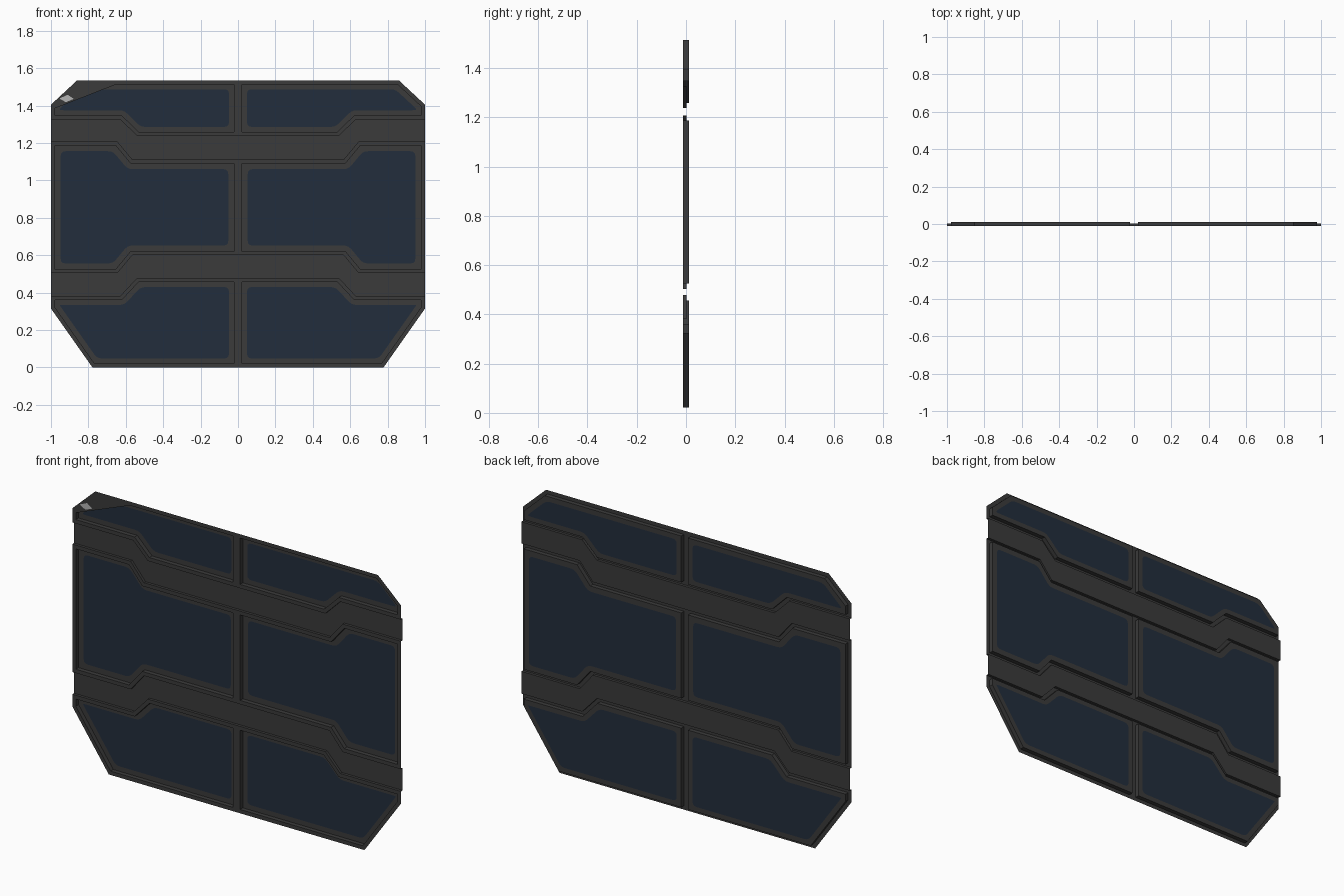
import bpy, bmesh
from mathutils import Vector

if "Cube" in bpy.data.objects:
    bpy.data.objects.remove(bpy.data.objects["Cube"])

# depth levels of the pressed sheet relief (back side is the raised side)
BORDER, BAND, PANEL = -0.012, 0.003, 0.012


def material(name, rgb):
    m = bpy.data.materials.new(name)
    m.diffuse_color = (*rgb, 1)
    m.use_nodes = True
    m.node_tree.nodes["Principled BSDF"].inputs["Base Color"].default_value = m.diffuse_color
    return m


GREY = material("dark_grey_metal", (0.043, 0.043, 0.043))
BLUE = material("navy_panel", (0.016, 0.027, 0.045))
LIGHT = material("light_grey", (0.45, 0.45, 0.45))


def inset(pts, d):
    """Move every edge of a 2D polygon inward by d."""
    p = [Vector(q) for q in pts]
    n = len(p)
    area = sum(p[i - 1].x * p[i].y - p[i].x * p[i - 1].y for i in range(n))
    s = 1 if area > 0 else -1
    out = []
    for i in range(n):
        a = (p[i] - p[i - 1]).normalized()
        b = (p[(i + 1) % n] - p[i]).normalized()
        na, nb = Vector((-a.y, a.x)) * s, Vector((-b.y, b.x)) * s
        out.append(p[i] + (na + nb) * d / (1 + na.dot(nb)))
    return out


def rounded(pts, r, steps=3):
    """Round the corners of a 2D polygon."""
    out = []
    n = len(pts)
    for i in range(n):
        c, a, b = pts[i], pts[i - 1] - pts[i], pts[(i + 1) % n] - pts[i]
        a = a.normalized() * min(r, a.length * 0.45)
        b = b.normalized() * min(r, b.length * 0.45)
        for k in range(steps + 1):
            t = k / steps
            out.append(c + a * (1 - t) ** 2 + b * t ** 2)
    return out


def loop(bm, pts, y):
    vs = [bm.verts.new((q[0], y, q[1])) for q in pts]
    es = [bm.edges.new((vs[i - 1], vs[i])) for i in range(len(vs))]
    return vs, es


def ring(bm, outer, inner):
    bmesh.ops.triangle_fill(bm, edges=outer + inner, use_beauty=True,
                            use_dissolve=False, normal=(0, 1, 0))


def finish(bm, name, mats, mirror=True):
    for f in bm.faces:
        f.normal_update()
        if f.normal.y < -0.5:
            f.normal_flip()
    me = bpy.data.meshes.new(name)
    bm.to_mesh(me)
    bm.free()
    for m in mats:
        me.materials.append(m)
    ob = bpy.data.objects.new(name, me)
    bpy.context.collection.objects.link(ob)
    if mirror:
        ob.modifiers.new("mirror", 'MIRROR').use_axis[0] = True
    return ob


def panel_row(name, outline, glass_inset):
    """Half a row: low border, wall up to raised frame, blue field."""
    bm = bmesh.new()
    rim = inset(outline, 0.021)
    _, e_out = loop(bm, outline, BORDER)
    v_low, e_low = loop(bm, rim, BORDER)
    ring(bm, e_out, e_low)
    v_top, e_top = loop(bm, rim, PANEL)
    v_glass, e_glass = loop(bm, rounded(inset(outline, glass_inset), 0.025), PANEL)
    ring(bm, e_top, e_glass)
    for i in range(len(rim)):
        bm.faces.new((v_low[i - 1], v_low[i], v_top[i], v_top[i - 1]))
    bmesh.ops.recalc_face_normals(bm, faces=bm.faces[:])
    bm.faces.new(v_glass).material_index = 1
    finish(bm, name, [GREY, BLUE])


# shared stepped edges, from the centre out to the side
top_low = [(0, 1.238), (0.54, 1.238), (0.63, 1.327), (1, 1.327)]
mid_high = [(0, 1.112), (0.565, 1.112), (0.645, 1.208), (1, 1.208)]
mid_low = [(0, 0.60), (0.565, 0.60), (0.645, 0.504), (1, 0.504)]
bottom_high = [(0, 0.478), (0.54, 0.478), (0.63, 0.382), (1, 0.382)]

panel_row("top_panels", top_low + [(1, 1.405), (0.86, 1.535), (0, 1.535)], 0.048)
panel_row("middle_panels", mid_low + mid_high[::-1], 0.052)
panel_row("bottom_panels", bottom_high + [(1, 0.315), (0.778, 0), (0, 0)], 0.048)


def band(name, low, high):
    """Half a cross band with walls down to the border level."""
    bm = bmesh.new()
    v, _ = loop(bm, low + high[::-1], BAND)
    bm.faces.new(v)
    for edge in (low, high):
        for a, b in zip(edge, edge[1:]):
            bm.faces.new([bm.verts.new((q[0], y, q[1])) for q, y in
                          ((a, BORDER), (b, BORDER), (b, BAND), (a, BAND))])
    bmesh.ops.remove_doubles(bm, verts=bm.verts[:], dist=1e-5)
    finish(bm, name, [GREY])


band("upper_band", mid_high, top_low)
band("lower_band", bottom_high, mid_low)


def plate(name, pts, y, mat):
    bm = bmesh.new()
    v, _ = loop(bm, pts, y)
    bm.faces.new(v)
    ob = finish(bm, name, [mat], mirror=False)
    return ob


# filled corner on the front left with a small pale chip
plate("corner_plate", [(-0.98, 1.385), (-0.65, 1.514), (-0.85, 1.525), (-0.98, 1.41)],
      BORDER, GREY)
plate("corner_chip", [(-0.955, 1.438), (-0.92, 1.418), (-0.878, 1.436), (-0.91, 1.458)],
      BORDER - 0.0006, LIGHT)
